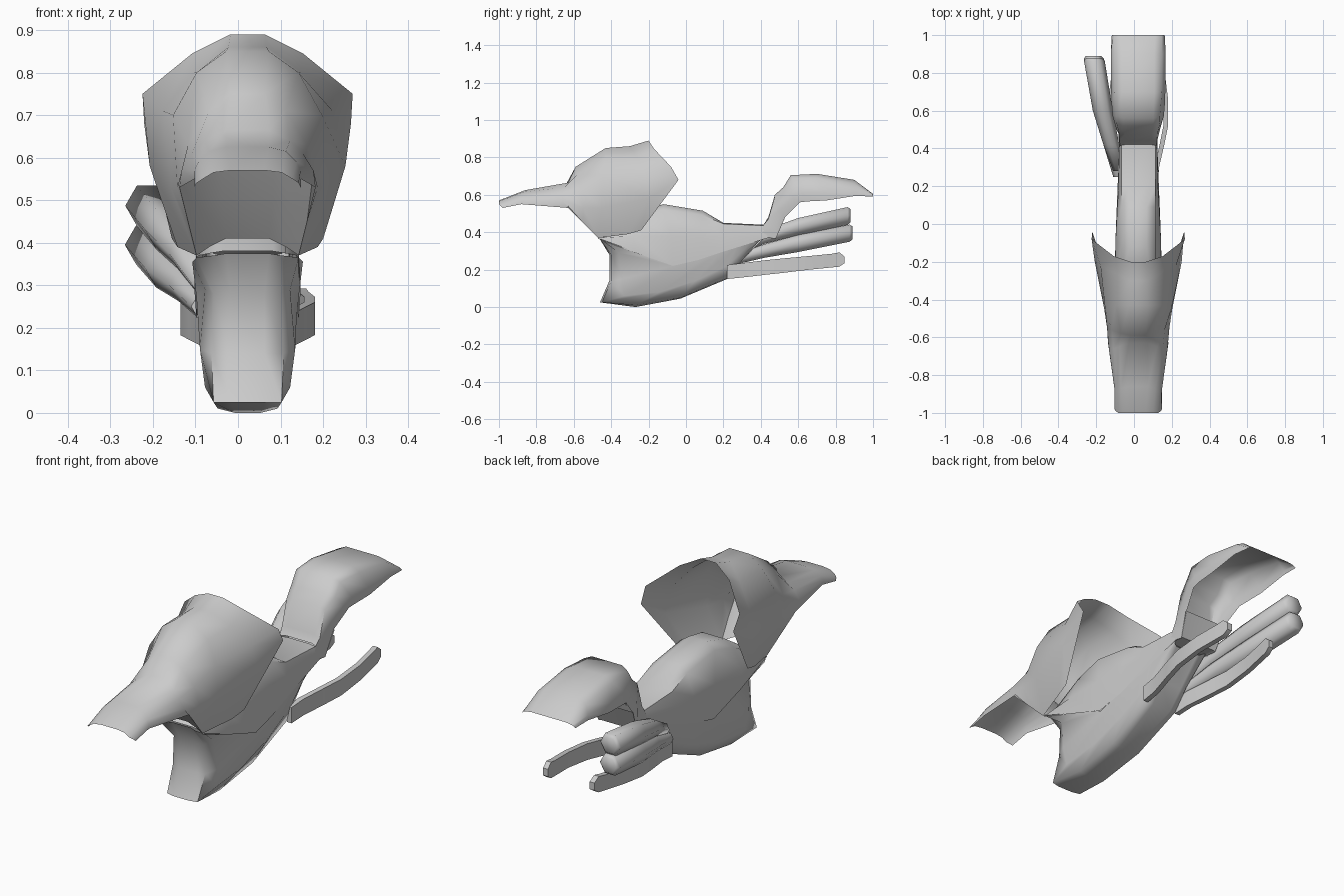
import bpy, bmesh, math

CX = 0.0225  # symmetry plane of the bodywork


def finish(name, verts, faces, angle=40):
    me = bpy.data.meshes.new(name)
    me.from_pydata(verts, [], faces)
    bm = bmesh.new()
    bm.from_mesh(me)
    bmesh.ops.remove_doubles(bm, verts=bm.verts, dist=0.0005)
    bmesh.ops.recalc_face_normals(bm, faces=bm.faces)
    bm.to_mesh(me)
    bm.free()
    ob = bpy.data.objects.new(name, me)
    bpy.context.collection.objects.link(ob)
    bpy.ops.object.select_all(action='DESELECT')
    ob.select_set(True)
    bpy.context.view_layer.objects.active = ob
    bpy.ops.object.shade_smooth_by_angle(angle=math.radians(angle))
    return ob


def skin(rings, closed, caps):
    """Faces joining equal-length rings of points."""
    n, faces = len(rings[0]), []
    for i in range(len(rings) - 1):
        for j in range(n if closed else n - 1):
            k = (j + 1) % n
            faces.append((i*n + j, i*n + k, (i+1)*n + k, (i+1)*n + j))
    if caps:
        last = (len(rings) - 1) * n
        faces += [tuple(range(n)), tuple(range(last, last + n))]
    return [p for r in rings for p in r], faces


def loft(name, rows, angle=60):
    """Rows of half-section points (offset, y, z), mirrored and skinned."""
    rings = [[(CX - h, y, z) for h, y, z in reversed(r)] +
             [(CX + h, y, z) for h, y, z in r] for r in rows]
    finish(name, *skin(rings, False, False), angle)


# front cowl with beak, an open shell
loft("front_cowl", [
    [(.04, -1, .57), (.08, -1, .565), (.105, -1, .55), (.12, -.99, .54), (.125, -.98, .53)],
    [(.05, -.86, .625), (.09, -.87, .615), (.115, -.88, .59), (.125, -.88, .57), (.125, -.88, .55)],
    [(.05, -.63, .665), (.10, -.65, .64), (.13, -.66, .61), (.155, -.66, .57), (.16, -.63, .53)],
    [(.04, -.59, .75), (.09, -.58, .71), (.14, -.56, .63), (.165, -.55, .53), (.14, -.55, .45)],
    [(.05, -.43, .85), (.12, -.43, .80), (.175, -.45, .70), (.18, -.45, .53), (.12, -.47, .37)],
    [(.045, -.30, .86), (.125, -.26, .80), (.20, -.22, .71), (.23, -.20, .58), (.165, -.31, .39)],
    [(.04, -.20, .89), (.13, -.17, .845), (.247, -.08, .75), (.243, -.04, .68), (.178, -.24, .41)],
])

# panel closing the cowl under the beak
loft("cowl_lower_panel", [
    [(.06, -.63, .60), (.12, -.63, .575), (.16, -.63, .53)],
    [(.06, -.56, .50), (.11, -.555, .48), (.14, -.55, .45)],
    [(.05, -.48, .41), (.09, -.475, .39), (.12, -.47, .37)],
])

# lower fairing, with a scooped front
loft("belly_fairing", [
    [(.05, -.46, .375), (.08, -.465, .37), (.12, -.46, .365), (.13, -.44, .355)],
    [(.04, -.41, .28), (.08, -.40, .28), (.10, -.36, .29), (.12, -.20, .27)],
    [(.04, -.41, .14), (.085, -.40, .14), (.112, -.34, .15), (.115, -.07, .22)],
    [(.04, -.46, .025), (.08, -.45, .025), (.10, -.33, .06), (.115, .02, .245)],
    [(.03, -.27, .0), (.07, -.27, .01), (.10, -.14, .08), (.112, .10, .268)],
    [(.035, -.03, .045), (.075, -.03, .05), (.10, .05, .14), (.11, .18, .29)],
    [(.05, .22, .15), (.08, .22, .155), (.095, .22, .22), (.105, .27, .32)],
    [(.055, .29, .24), (.08, .30, .25), (.09, .32, .30), (.10, .36, .355)],
    [(.06, .40, .37), (.08, .41, .375), (.09, .43, .38), (.095, .44, .385)],
], angle=65)

# fuel tank and seat base
loft("tank", [
    [(.06, -.46, .38), (.09, -.46, .375), (.115, -.465, .37), (.12, -.47, .365)],
    [(.06, -.24, .52), (.09, -.26, .48), (.12, -.28, .38), (.125, -.27, .29)],
    [(.045, -.12, .55), (.09, -.12, .52), (.12, -.08, .38), (.12, -.07, .22)],
    [(.045, .09, .515), (.09, .09, .49), (.112, .07, .38), (.115, .06, .25)],
    [(.05, .20, .45), (.09, .20, .445), (.105, .19, .38), (.11, .18, .29)],
    [(.06, .42, .44), (.09, .42, .435), (.10, .42, .41), (.10, .44, .37)],
])

# tail unit, open underneath
loft("tail_cowl", [
    [(.07, .42, .445), (.095, .415, .44), (.10, .40, .40), (.10, .39, .38)],
    [(.07, .44, .48), (.10, .44, .47), (.105, .48, .41), (.10, .48, .365)],
    [(.07, .475, .60), (.10, .475, .59), (.115, .50, .52), (.11, .53, .48)],
    [(.08, .52, .64), (.115, .535, .635), (.135, .57, .585), (.135, .61, .56)],
    [(.08, .56, .705), (.115, .57, .69), (.14, .62, .61), (.14, .65, .565)],
    [(.085, .70, .712), (.125, .70, .69), (.145, .74, .61), (.145, .75, .57)],
    [(.085, .90, .68), (.125, .90, .66), (.145, .91, .62), (.145, .91, .595)],
    [(.09, 1.0, .605), (.125, 1.0, .60), (.135, 1.0, .595), (.14, 1.0, .59)],
])

# bracket between tail and body
loft("tail_bracket", [
    [(.09, .39, .38), (.10, .39, .375)],
    [(.09, .48, .37), (.10, .48, .365)],
    [(.10, .53, .48), (.115, .53, .48)],
])


# twin exhaust pipes, six-sided with a rounded tip
def pipe(name, stations):
    rings = [[(x + r * math.cos(math.tau * k / 6), y, z + r * math.sin(math.tau * k / 6))
              for k in range(6)] for x, y, z, r in stations]
    finish(name, *skin(rings, True, True), 65)


pipe("exhaust_upper", [(-.08, .28, .305, .03), (-.12, .42, .375, .042),
                       (-.165, .60, .43, .053), (-.21, .865, .487, .055), (-.212, .88, .488, .04)])
pipe("exhaust_lower", [(-.08, .25, .25, .03), (-.12, .42, .30, .042),
                       (-.165, .60, .34, .053), (-.213, .875, .395, .053), (-.215, .89, .397, .04)])

# swing arms: thin bowed plates (y, bottom z, top z, offset from centre)
ARM = [(.22, .15, .225, .092), (.30, .158, .235, .097), (.42, .172, .25, .125),
       (.52, .183, .26, .145), (.66, .20, .273, .145), (.78, .212, .285, .13),
       (.82, .216, .292, .125), (.848, .235, .27, .122)]
for side, s in (("left", -1), ("right", 1)):
    rings = [[(CX + s * (h - .012 + dx), y, z)
              for dx, z in ((0, lo), (.025, lo), (.025, hi), (0, hi))]
             for y, lo, hi, h in ARM]
    finish("swing_arm_" + side, *skin(rings, True, True), 35)
